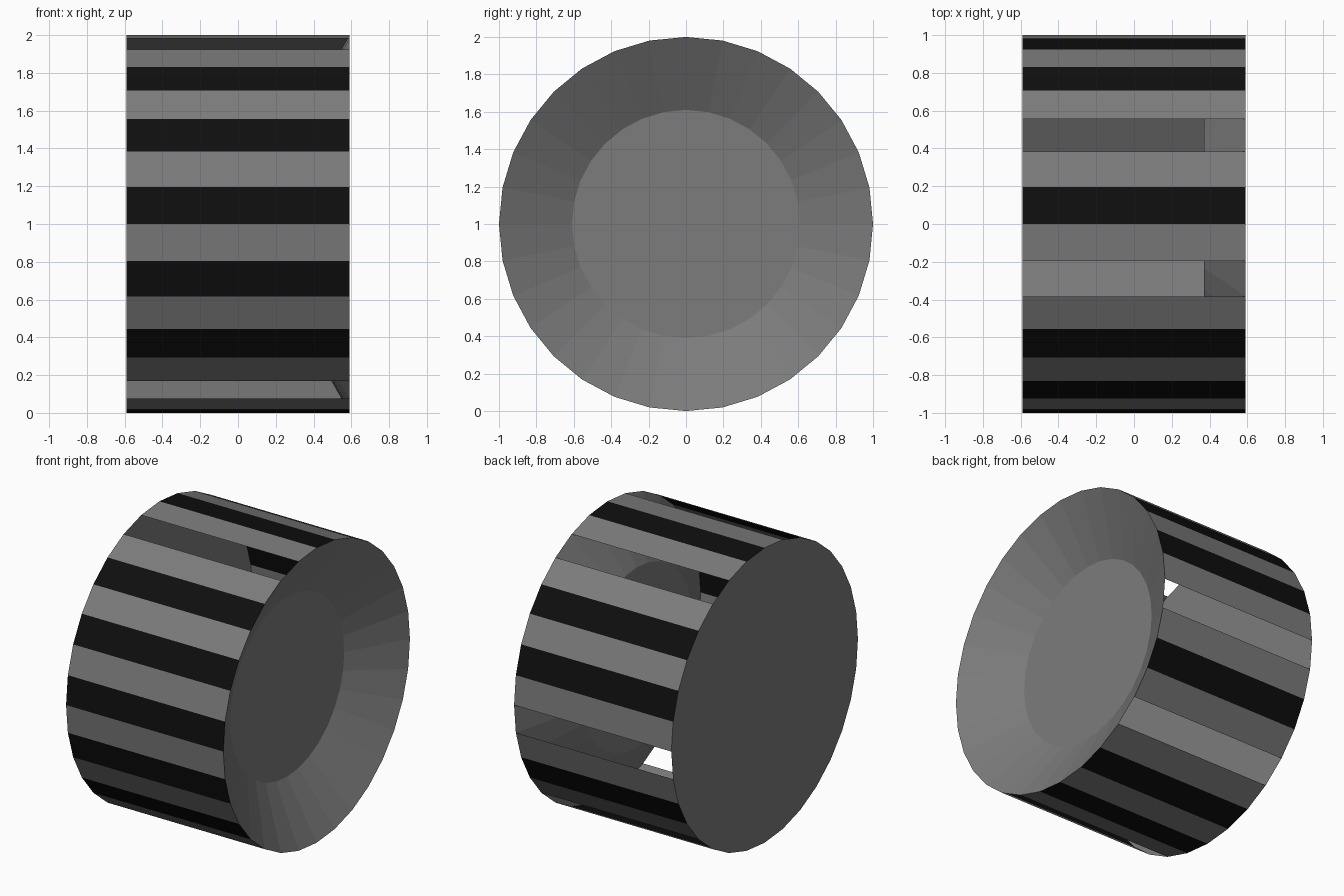
import bpy
import bmesh
from math import sin, cos, pi

cube = bpy.data.objects.get("Cube")
if cube:
    bpy.data.objects.remove(cube, do_unlink=True)

SIDES = 32
HALF = 0.59          # half the drum width
DISH_X = 0.37        # depth of the recessed hub
HUB_R = 0.61
OPEN_SLATS = {1, 13, 19, 23, 29}   # gaps, counted from the top towards the front


def make_material(name, value):
    mat = bpy.data.materials.new(name)
    mat.use_nodes = True
    colour = (value, value, value, 1)
    mat.diffuse_color = colour
    mat.node_tree.nodes["Principled BSDF"].inputs["Base Color"].default_value = colour
    return mat


grey = make_material("mid grey", 0.2)
black = make_material("near black", 0.0045)


def ring(bm, x, radius):
    steps = [2 * pi * k / SIDES for k in range(SIDES)]
    return [bm.verts.new((x, -radius * sin(a), 1 + radius * cos(a))) for a in steps]


def bridge(bm, a, b, skip=()):
    for k in range(SIDES):
        if k not in skip:
            n = (k + 1) % SIDES
            face = bm.faces.new((a[k], a[n], b[n], b[k]))
            face.material_index = k % 2


def finish(bm, name, materials):
    mesh = bpy.data.meshes.new(name)
    bm.to_mesh(mesh)
    bm.free()
    for mat in materials:
        mesh.materials.append(mat)
    obj = bpy.data.objects.new(name, mesh)
    bpy.context.collection.objects.link(obj)


# Slatted drum wall: alternating strips with a few left open
bm = bmesh.new()
bridge(bm, ring(bm, HALF, 1), ring(bm, -HALF, 1), OPEN_SLATS)
finish(bm, "drum_wall", [grey, black])

# Flat disc closing the left-hand end
bm = bmesh.new()
bm.faces.new(ring(bm, -HALF, 1)[::-1])
finish(bm, "flat_end", [grey])

# Dished end: sloping rim down to a flat hub
bm = bmesh.new()
hub = ring(bm, DISH_X, HUB_R)
bridge(bm, hub, ring(bm, HALF, 1))
bm.faces.new(hub)
for face in bm.faces:
    face.material_index = 0
bmesh.ops.recalc_face_normals(bm, faces=bm.faces)
if sum(f.normal.x for f in bm.faces) < 0:
    bmesh.ops.reverse_faces(bm, faces=bm.faces)
finish(bm, "dished_end", [grey])
